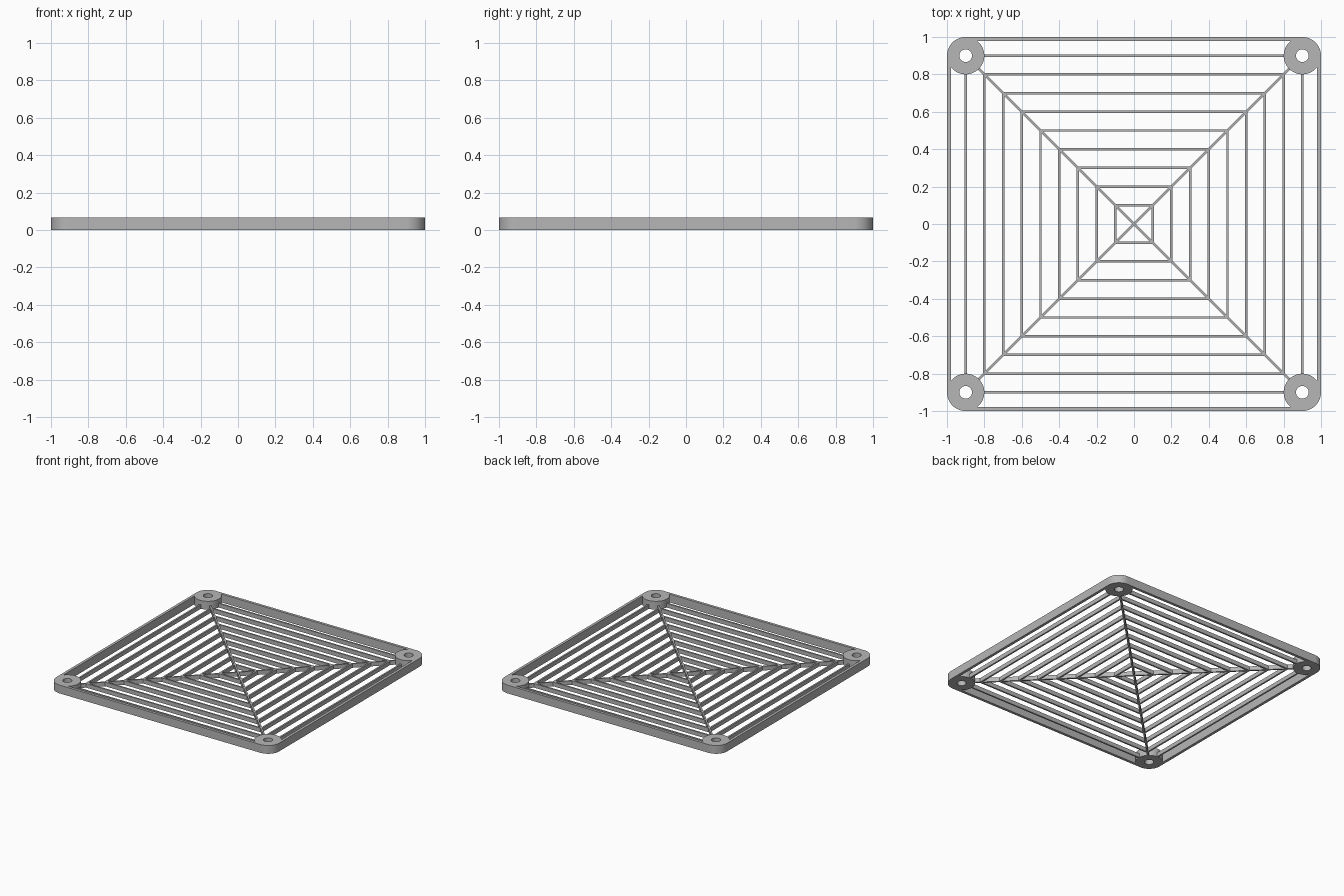
import bpy, bmesh, math
from mathutils import Matrix

cube = bpy.data.objects.get("Cube")
if cube:
    bpy.data.objects.remove(cube, do_unlink=True)

HEIGHT = 0.067      # frame and corner posts
SLAT_H = 0.033      # inner grille
SLAT_W = 0.013
WALL = 0.022
POST = 0.9          # post centre offset
POST_R = 0.1

grey = bpy.data.materials.new("light_grey")
grey.use_nodes = True
colour = (0.47, 0.47, 0.47, 1)
grey.diffuse_color = colour
grey.node_tree.nodes["Principled BSDF"].inputs["Base Color"].default_value = colour


def finish(name, bm):
    bmesh.ops.recalc_face_normals(bm, faces=bm.faces)
    mesh = bpy.data.meshes.new(name)
    bm.to_mesh(mesh)
    bm.free()
    mesh.materials.append(grey)
    obj = bpy.data.objects.new(name, mesh)
    bpy.context.collection.objects.link(obj)
    return obj


def ring(name, outer, inner, height, sides, turn=0.0, centre=(0, 0)):
    """Extruded polygon ring, given its circumscribed radii."""
    bm = bmesh.new()
    loops = []
    for radius, z in ((outer, 0), (outer, height), (inner, height), (inner, 0)):
        loops.append([bm.verts.new((centre[0] + radius * math.cos(turn + math.tau * i / sides),
                                    centre[1] + radius * math.sin(turn + math.tau * i / sides), z))
                      for i in range(sides)])
    for a, b in zip(loops, loops[1:] + loops[:1]):
        for i in range(sides):
            j = (i + 1) % sides
            bm.faces.new((a[i], a[j], b[j], b[i]))
    return finish(name, bm)


def bar(name, length, width, height, offset, angle):
    """Bar along x at a y offset, then turned about z."""
    bm = bmesh.new()
    place = (Matrix.Rotation(angle, 4, 'Z') @ Matrix.Translation((0, offset, height / 2))
             @ Matrix.Diagonal((length, width, height, 1)))
    bmesh.ops.create_cube(bm, size=1, matrix=place)
    return finish(name, bm)


# Outer walls and the outermost slats, which end inside the corner posts
for k, side in enumerate(("back", "left", "front", "right")):
    angle = (0, -math.pi / 2, math.pi, math.pi / 2)[k]
    bar(side + "_wall", 2 * POST, WALL, HEIGHT, 1 - WALL / 2, angle)
    bar(side + "_outer_slat", 2 * (POST - POST_R + 0.01), SLAT_W, SLAT_H, POST, angle)

# Concentric square slats
for n in range(1, 9):
    half = n / 10
    ring(f"square_slat_{n}", (half + SLAT_W / 2) * math.sqrt(2),
         (half - SLAT_W / 2) * math.sqrt(2), SLAT_H, 4, math.pi / 4)

# Diagonal ribs
reach = 2 * (POST * math.sqrt(2) - POST_R + 0.01)
for name, angle in (("rising_rib", math.pi / 4), ("falling_rib", -math.pi / 4)):
    bar(name, reach, SLAT_W, SLAT_H, 0, angle)

# Corner posts with screw holes
posts = []
for sx, xname in ((1, "left"), (-1, "right")):
    for sy, yname in ((1, "back"), (-1, "front")):
        posts.append(ring(f"{yname}_{xname}_post", POST_R, 0.034, HEIGHT, 48,
                          centre=(sx * POST, sy * POST)))

bpy.ops.object.select_all(action='DESELECT')
for obj in posts:
    obj.select_set(True)
bpy.context.view_layer.objects.active = posts[0]
bpy.ops.object.shade_smooth_by_angle(angle=math.radians(30))
